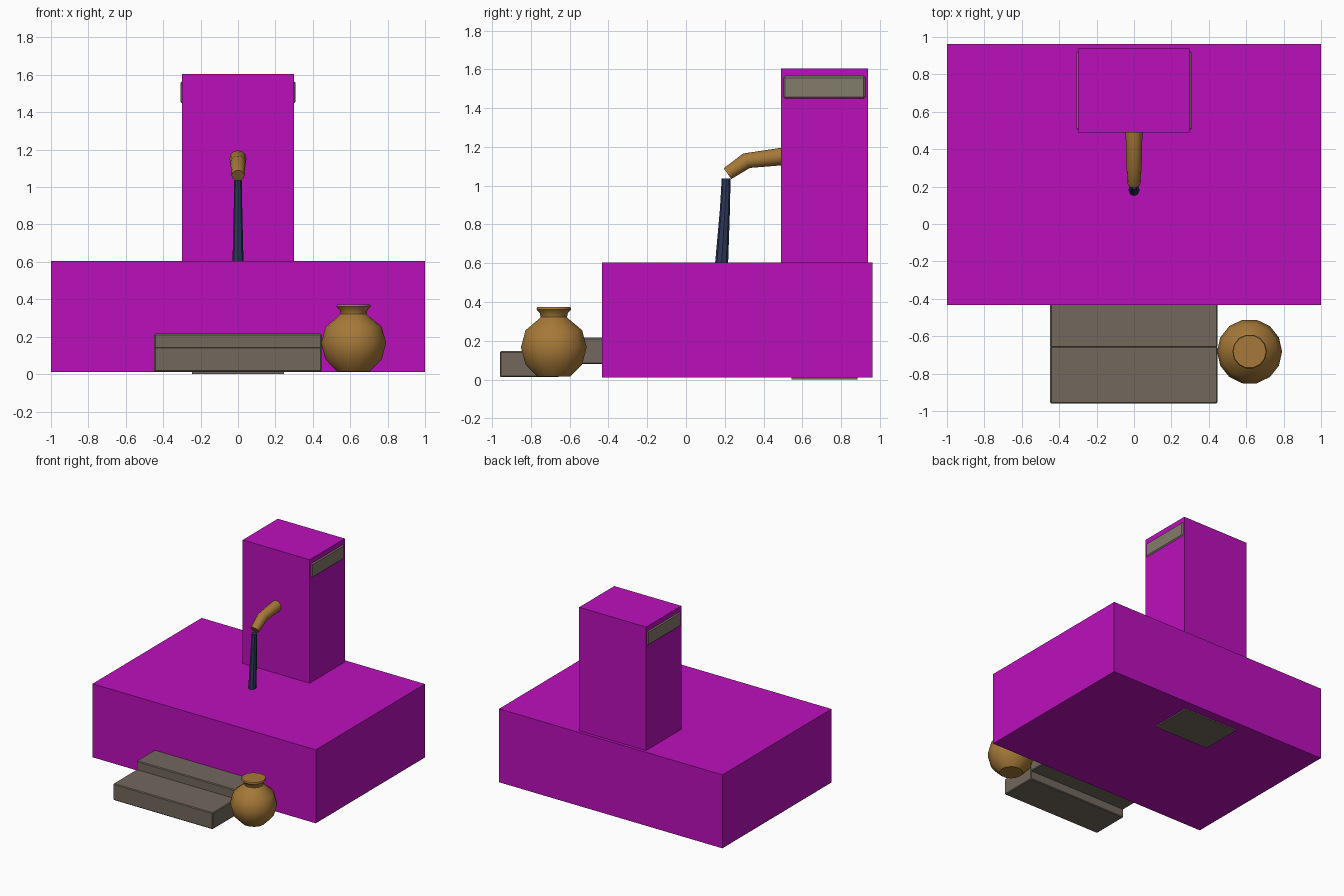
import bpy, bmesh, math
from mathutils import Vector

if "Cube" in bpy.data.objects:
    bpy.data.objects.remove(bpy.data.objects["Cube"])


def material(name, rgb):
    m = bpy.data.materials.new(name)
    m.diffuse_color = (*rgb, 1)
    m.use_nodes = True
    m.node_tree.nodes["Principled BSDF"].inputs["Base Color"].default_value = m.diffuse_color
    return m


MAGENTA = material("magenta", (0.50, 0.005, 0.50))
STONE = material("stone", (0.17, 0.14, 0.11))
PALE = material("pale_stone", (0.23, 0.20, 0.15))
CLAY = material("clay", (0.38, 0.19, 0.04))
WATER = material("water", (0.025, 0.04, 0.10))


def finish(bm, name, mat, smooth=None):
    bmesh.ops.recalc_face_normals(bm, faces=bm.faces)
    me = bpy.data.meshes.new(name)
    bm.to_mesh(me)
    bm.free()
    ob = bpy.data.objects.new(name, me)
    bpy.context.collection.objects.link(ob)
    me.materials.append(mat)
    if smooth:
        bpy.ops.object.select_all(action='DESELECT')
        ob.select_set(True)
        bpy.context.view_layer.objects.active = ob
        bpy.ops.object.shade_smooth_by_angle(angle=math.radians(smooth))
    return ob


def box(name, x, y, z, mat, bevel=0):
    bm = bmesh.new()
    bmesh.ops.create_cube(bm, size=1)
    for v in bm.verts:
        v.co = [(a + b) / 2 + c * (b - a) for (a, b), c in zip((x, y, z), v.co)]
    if bevel:
        bmesh.ops.bevel(bm, geom=bm.edges[:], offset=bevel, segments=1,
                        affect='EDGES', profile=0.5)
    return finish(bm, name, mat)


def skin(name, rings, mat, smooth):
    """Bridge a list of vertex rings and cap both ends."""
    bm = bmesh.new()
    rows = [[bm.verts.new(p) for p in r] for r in rings]
    n = len(rows[0])
    for a, b in zip(rows, rows[1:]):
        for i in range(n):
            j = (i + 1) % n
            bm.faces.new((a[i], a[j], b[j], b[i]))
    bm.faces.new(rows[0][::-1])
    bm.faces.new(rows[-1])
    return finish(bm, name, mat, smooth)


def ring(centre, u, v, ru, rv, n):
    return [Vector(centre) + Vector(u) * ru * math.cos(2 * math.pi * i / n)
            + Vector(v) * rv * math.sin(2 * math.pi * i / n) for i in range(n)]


X, Y = (1, 0, 0), (0, 1, 0)

# Outer magenta blocks
box("basin_block", (-1, 1), (-0.433, 0.963), (0.01, 0.605), MAGENTA)
box("pillar_block", (-0.3, 0.3), (0.489, 0.938), (0.60, 1.605), MAGENTA)

# Stone basin walls and floor inside the block
box("basin_floor", (-0.98, 0.98), (-0.42, 0.95), (0.012, 0.10), STONE)
for s, side in ((-1, "left"), (1, "right")):
    box("basin_wall_" + side, sorted((s * 0.86, s * 0.98)), (-0.42, 0.95),
        (0.10, 0.58), STONE)
box("basin_wall_front", (-0.86, 0.86), (-0.42, -0.30), (0.10, 0.58), STONE)
box("basin_wall_back", (-0.86, 0.86), (0.83, 0.95), (0.10, 0.58), STONE)
box("pool_water", (-0.86, 0.86), (-0.30, 0.83), (0.44, 0.48), WATER)

# Stone pillar and its cap band
box("pillar_core", (-0.245, 0.245), (0.545, 0.885), (0.0, 1.5), STONE)
box("pillar_cap", (-0.308, 0.308), (0.503, 0.925), (1.45, 1.565), PALE, 0.008)

# Steps
box("lower_step", (-0.448, 0.446), (-0.96, -0.655), (0.012, 0.146), STONE, 0.006)
box("upper_step", (-0.448, 0.446), (-0.66, -0.355), (0.08, 0.216), STONE, 0.006)

# Clay pot
profile = [(0.0875, 0.015), (0.150, 0.078), (0.174, 0.166), (0.150, 0.254),
           (0.088, 0.305), (0.070, 0.322), (0.074, 0.342), (0.092, 0.362),
           (0.088, 0.373)]
skin("pot", [ring((0.618, -0.682, z), X, Y, r, r, 14) for r, z in profile], CLAY, 40)

# Bent spout
path = [(0.60, 1.163, 0.046), (0.49, 1.150, 0.045), (0.312, 1.129, 0.041),
        (0.214, 1.062, 0.034)]
normals = [(0, -0.12, 0.993), (0, -0.12, 0.993), (0, -0.42, 0.907), (0, -0.574, 0.819)]
skin("spout", [ring((0, y, z), X, n, r, r, 12) for (y, z, r), n in zip(path, normals)],
     CLAY, 50)

# Falling water
stream = [(0.207, 1.037, 0.021), (0.201, 0.88, 0.024), (0.184, 0.605, 0.031),
          (0.176, 0.48, 0.034)]
skin("water_stream", [ring((0, y, z), X, Y, r * 0.95, r * 1.08, 8) for y, z, r in stream],
     WATER, 30)
